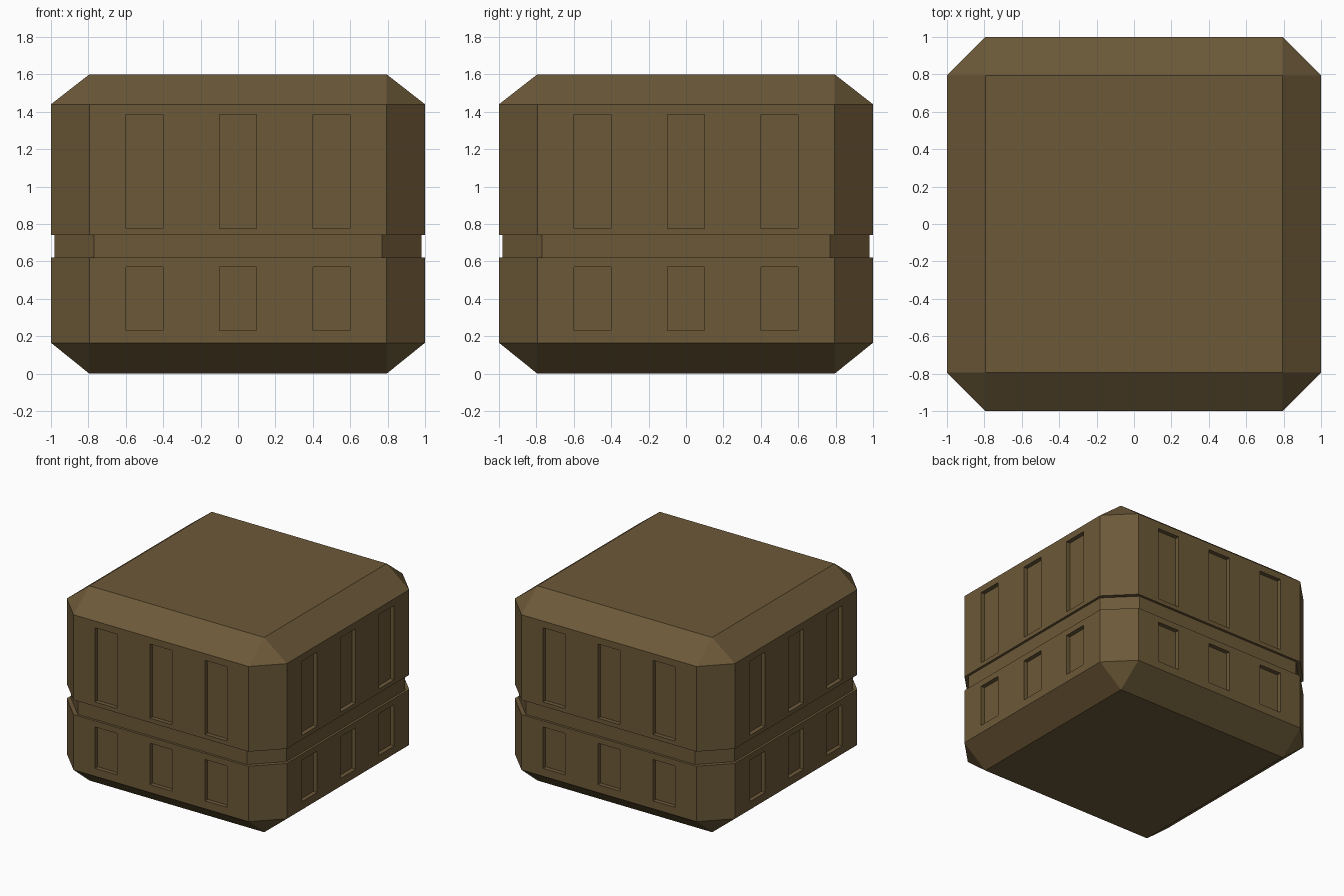
import bpy, bmesh
from mathutils import Matrix
from math import pi

if "Cube" in bpy.data.objects:
    bpy.data.objects.remove(bpy.data.objects["Cube"])

OUTER, CORNER = 1.0, 0.795
RECESS = 0.035


def octagon(half, corner):
    return [(half, -corner), (half, corner), (corner, half), (-corner, half),
            (-half, corner), (-half, -corner), (-corner, -half), (corner, -half)]


def finish(bm, name):
    bmesh.ops.recalc_face_normals(bm, faces=bm.faces)
    mesh = bpy.data.meshes.new(name)
    bm.to_mesh(mesh)
    bm.free()
    obj = bpy.data.objects.new(name, mesh)
    bpy.context.collection.objects.link(obj)
    return obj


# Chamfered body with a shallow belt groove: (z, half width, corner start)
levels = [(0.0, CORNER, CORNER), (0.165, OUTER, CORNER),
          (0.62, OUTER, CORNER), (0.62, 0.98, 0.77),
          (0.74, 0.98, 0.77), (0.74, OUTER, CORNER),
          (1.44, OUTER, CORNER), (1.6, CORNER, CORNER)]
bm = bmesh.new()
rings = [[bm.verts.new((x, y, z)) for x, y in octagon(h, c)] for z, h, c in levels]
for low, high in zip(rings, rings[1:]):
    for i in range(8):
        j = (i + 1) % 8
        bm.faces.new((low[i], low[j], high[j], high[i]))
bm.faces.new(rings[0])
bm.faces.new(rings[-1])
# The end rings collapse to squares, giving triangular corner facets
bmesh.ops.remove_doubles(bm, verts=bm.verts, dist=0.0001)
body = finish(bm, "building_body")

# Window recesses: three columns, two rows, on all four walls
bm = bmesh.new()
for side in range(4):
    turn = Matrix.Rotation(side * pi / 2, 4, 'Z')
    for x in (-0.5, 0, 0.5):
        for z0, z1 in ((0.23, 0.57), (0.775, 1.385)):
            place = Matrix.Translation((x, -OUTER, (z0 + z1) / 2))
            size = Matrix.Diagonal((0.2, 2 * RECESS, z1 - z0, 1))
            bmesh.ops.create_cube(bm, size=1, matrix=turn @ place @ size)
cutter = finish(bm, "window_cutter")
cutter.hide_render = True

cut = body.modifiers.new("windows", 'BOOLEAN')
cut.operation = 'DIFFERENCE'
cut.solver = 'EXACT'
cut.object = cutter
bpy.context.view_layer.objects.active = body
body.select_set(True)
bpy.ops.object.modifier_apply(modifier=cut.name)
bpy.data.objects.remove(cutter, do_unlink=True)

# Brown stone finish
stone = bpy.data.materials.new("brown_stone")
stone.diffuse_color = (0.15, 0.1, 0.04, 1)
stone.use_nodes = True
stone.node_tree.nodes["Principled BSDF"].inputs["Base Color"].default_value = stone.diffuse_color
body.data.materials.clear()
body.data.materials.append(stone)
